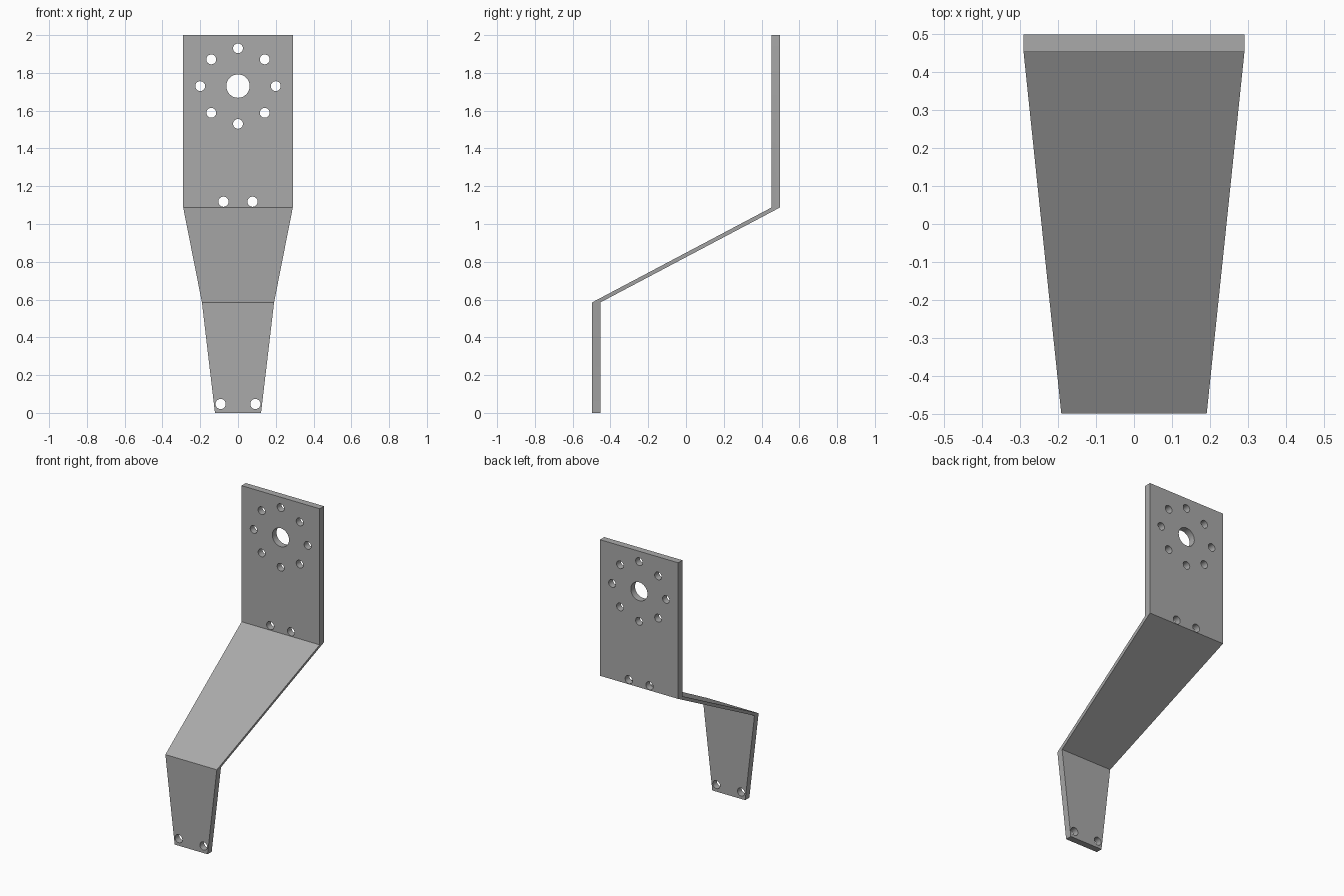
import bpy, bmesh, math
from mathutils import Matrix, Vector

if "Cube" in bpy.data.objects:
    bpy.data.objects.remove(bpy.data.objects["Cube"])

metal = bpy.data.materials.new("grey_metal")
metal.diffuse_color = (0.40, 0.40, 0.40, 1)
metal.use_nodes = True
metal.node_tree.nodes["Principled BSDF"].inputs["Base Color"].default_value = metal.diffuse_color


def make_object(name, bm):
    mesh = bpy.data.meshes.new(name)
    bmesh.ops.recalc_face_normals(bm, faces=bm.faces)
    bm.to_mesh(mesh)
    bm.free()
    mesh.materials.append(metal)
    obj = bpy.data.objects.new(name, mesh)
    bpy.context.collection.objects.link(obj)
    return obj


# Bent bracket: horizontal sections (z, half width, front y, back y) joined upwards
sections = [
    (0.0, 0.122, -0.497, -0.453),
    (0.585, 0.191, -0.497, -0.453),
    (1.087, 0.29, 0.452, 0.497),
    (2.0, 0.29, 0.452, 0.497),
]
bm = bmesh.new()
rings = [[bm.verts.new(p) for p in ((-w, f, z), (w, f, z), (w, b, z), (-w, b, z))]
         for z, w, f, b in sections]
for low, high in zip(rings, rings[1:]):
    for i in range(4):
        j = (i + 1) % 4
        bm.faces.new((low[i], low[j], high[j], high[i]))
bm.faces.new(rings[0])
bm.faces.new(rings[-1])
bracket = make_object("bracket", bm)

# Holes (x, y, z, radius): centre bore, bolt circle, bend pair, foot pair
upper_y, lower_y = 0.475, -0.475
holes = [(0, upper_y, 1.73, 0.062)]
for k in range(8):
    a = k * math.pi / 4
    holes.append((0.2 * math.cos(a), upper_y, 1.73 + 0.2 * math.sin(a), 0.026))
for side in (-1, 1):
    holes.append((side * 0.077, upper_y, 1.118, 0.027))
    holes.append((side * 0.092, lower_y, 0.047, 0.027))

bm = bmesh.new()
for x, y, z, r in holes:
    bmesh.ops.create_cone(bm, cap_ends=True, segments=32, radius1=r, radius2=r, depth=0.1,
                          matrix=Matrix.Translation(Vector((x, y, z))) @ Matrix.Rotation(math.pi / 2, 4, 'X'))
cutter = make_object("hole_cutter", bm)
cutter.hide_render = True

# Cut the holes, then remove the helper
cut = bracket.modifiers.new("holes", 'BOOLEAN')
cut.operation = 'DIFFERENCE'
cut.solver = 'EXACT'
cut.object = cutter
bpy.context.view_layer.objects.active = bracket
bracket.select_set(True)
cutter.select_set(False)
bpy.ops.object.modifier_apply(modifier=cut.name)
bpy.data.objects.remove(cutter)

# Smooth hole walls, sharp plate edges
bpy.ops.object.shade_smooth_by_angle(angle=math.radians(25))
